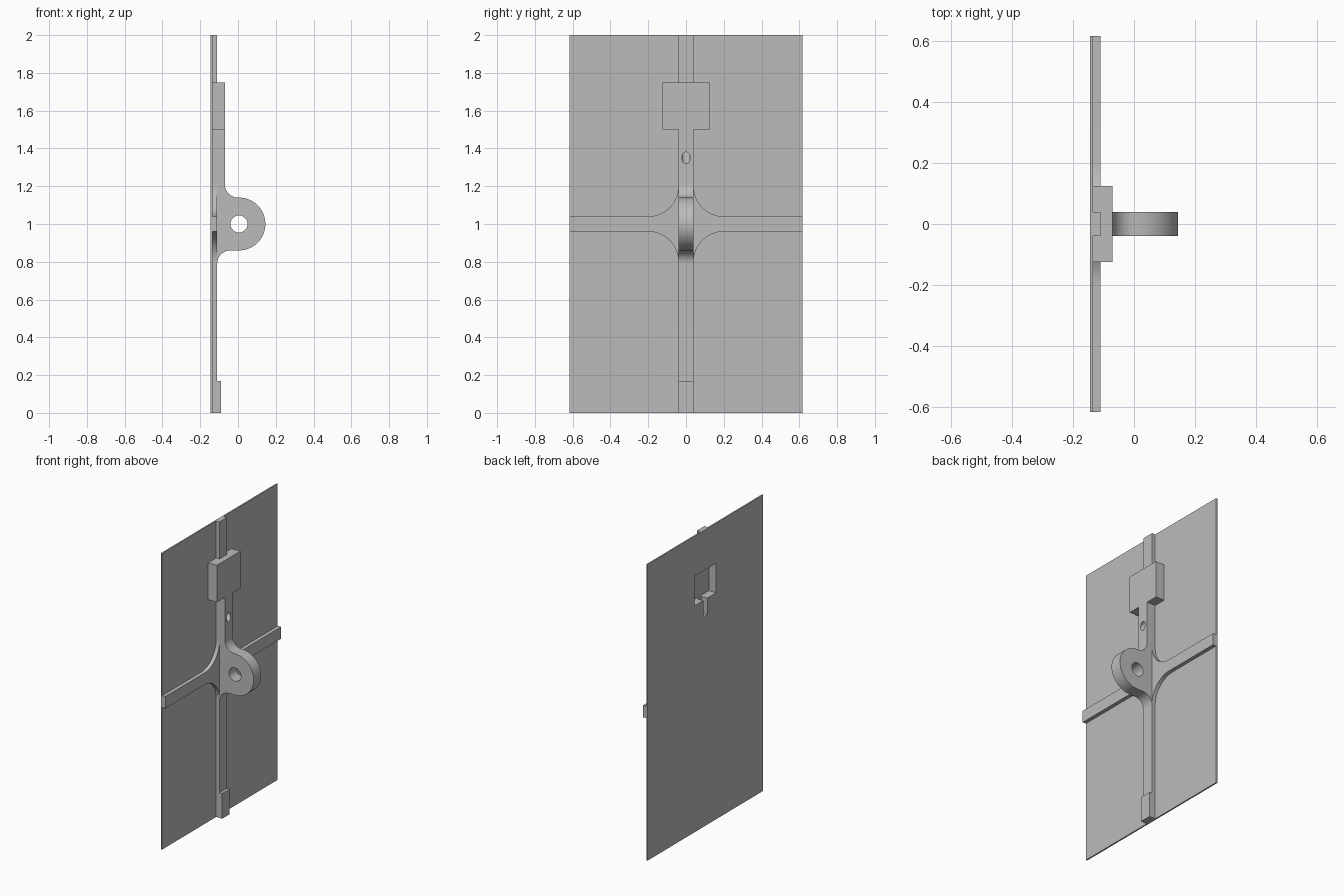
import bpy, bmesh, math
from mathutils import Matrix, Vector

cube = bpy.data.objects.get("Cube")
if cube:
    bpy.data.objects.remove(cube, do_unlink=True)

grey = bpy.data.materials.new("plain grey")
grey.use_nodes = True
GREY = (0.5, 0.5, 0.5, 1)
grey.diffuse_color = GREY
grey.node_tree.nodes["Principled BSDF"].inputs["Base Color"].default_value = GREY

BACK, FACE, RIB, STEM = -0.145, -0.135, -0.11, -0.07
W = 0.04                      # half width of the ribs


def make(name, bm):
    bmesh.ops.recalc_face_normals(bm, faces=bm.faces)
    mesh = bpy.data.meshes.new(name)
    bm.to_mesh(mesh)
    bm.free()
    obj = bpy.data.objects.new(name, mesh)
    bpy.context.collection.objects.link(obj)
    mesh.materials.append(grey)
    return obj


def prism(name, points, shift):
    """Extrude a closed outline of 3D points along a vector."""
    bm = bmesh.new()
    face = bm.faces.new([bm.verts.new(p) for p in points])
    new = bmesh.ops.extrude_face_region(bm, geom=[face])["geom"]
    bmesh.ops.translate(bm, vec=shift,
                        verts=[v for v in new if isinstance(v, bmesh.types.BMVert)])
    return make(name, bm)


def box(name, x, y, z):
    corners = [(x[0], y[0], z[0]), (x[1], y[0], z[0]),
               (x[1], y[0], z[1]), (x[0], y[0], z[1])]
    return prism(name, corners, (0, y[1] - y[0], 0))


def rod(name, centre, axis, radius, length):
    bm = bmesh.new()
    turn = Vector(axis).to_track_quat('Z', 'Y').to_matrix().to_4x4()
    bmesh.ops.create_cone(bm, cap_ends=True, segments=32, radius1=radius,
                          radius2=radius, depth=length,
                          matrix=Matrix.Translation(centre) @ turn)
    return make(name, bm)


def arc(cx, cz, r, start, end, steps=12):
    angles = [math.radians(start + (end - start) * i / steps) for i in range(steps + 1)]
    return [(cx + r * math.cos(a), cz + r * math.sin(a)) for a in angles]


def apply_modifier(obj, mod):
    bpy.ops.object.select_all(action='DESELECT')
    bpy.context.view_layer.objects.active = obj
    obj.select_set(True)
    bpy.ops.object.modifier_apply(modifier=mod.name)


def cut(obj, *cutters):
    for c in cutters:
        mod = obj.modifiers.new("cut", 'BOOLEAN')
        mod.operation, mod.solver, mod.object = 'DIFFERENCE', 'EXACT', c
        apply_modifier(obj, mod)


# Flat backing plate and raised block
plate = box("backing_plate", (BACK, FACE), (-0.617, 0.617), (0, 2))
block = box("raised_block", (FACE, STEM), (-0.125, 0.125), (1.5, 1.75))

# Lower spine with foot, filleted round lug and thick stem, in side profile
outline = [(FACE, 0), (-0.09, 0), (-0.09, 0.17), (RIB, 0.17)]
outline += arc(RIB + 0.07, 0.79, 0.07, 180, 90)
outline += arc(0.005, 1, 0.14, -90, 90, 32)
outline += arc(STEM + 0.07, 1.21, 0.07, 270, 180)
outline += [(STEM, 1.5), (FACE, 1.5)]
spine = prism("spine_with_lug", [(x, -W, z) for x, z in outline], (0, 2 * W, 0))

# Thin rib above the block
upper_rib = box("upper_rib", (FACE, RIB), (-W, W), (1.75, 2))

# Cross arms flaring into the spine
flare = arc(W + 0.16, 1.2, 0.16, 180, 270, 16) + [(0.617, 1.04), (0.617, 0.96)]
flare += arc(W + 0.16, 0.8, 0.16, 90, 180, 16)
arms = prism("cross_arms", [(FACE, y, z) for y, z in flare], (RIB - FACE, 0, 0))
mirror = arms.modifiers.new("mirror", 'MIRROR')
mirror.use_axis = (False, True, False)
apply_modifier(arms, mirror)

# Pocket, cable slot and holes
pocket = box("pocket_cutter", (-0.2, -0.09), (-0.115, 0.115), (1.53, 1.73))
slot = box("slot_cutter", (-0.2, -0.1), (-0.022, 0.022), (1.42, 1.6))
lug_hole = rod("lug_hole_cutter", (0.005, 0, 1), (0, 1, 0), 0.045, 0.3)
cable_hole = rod("cable_hole_cutter", (STEM, 0, 1.35), (-1, 0, 1), 0.022, 0.15)
cut(plate, pocket, slot)
cut(block, pocket, slot)
cut(spine, lug_hole, slot, cable_hole)
for cutter in (pocket, slot, lug_hole, cable_hole):
    bpy.data.objects.remove(cutter, do_unlink=True)

# Smooth the curved surfaces, keep the edges crisp
for obj in (spine, arms):
    bpy.ops.object.select_all(action='DESELECT')
    bpy.context.view_layer.objects.active = obj
    obj.select_set(True)
    bpy.ops.object.shade_smooth_by_angle(angle=math.radians(30))
